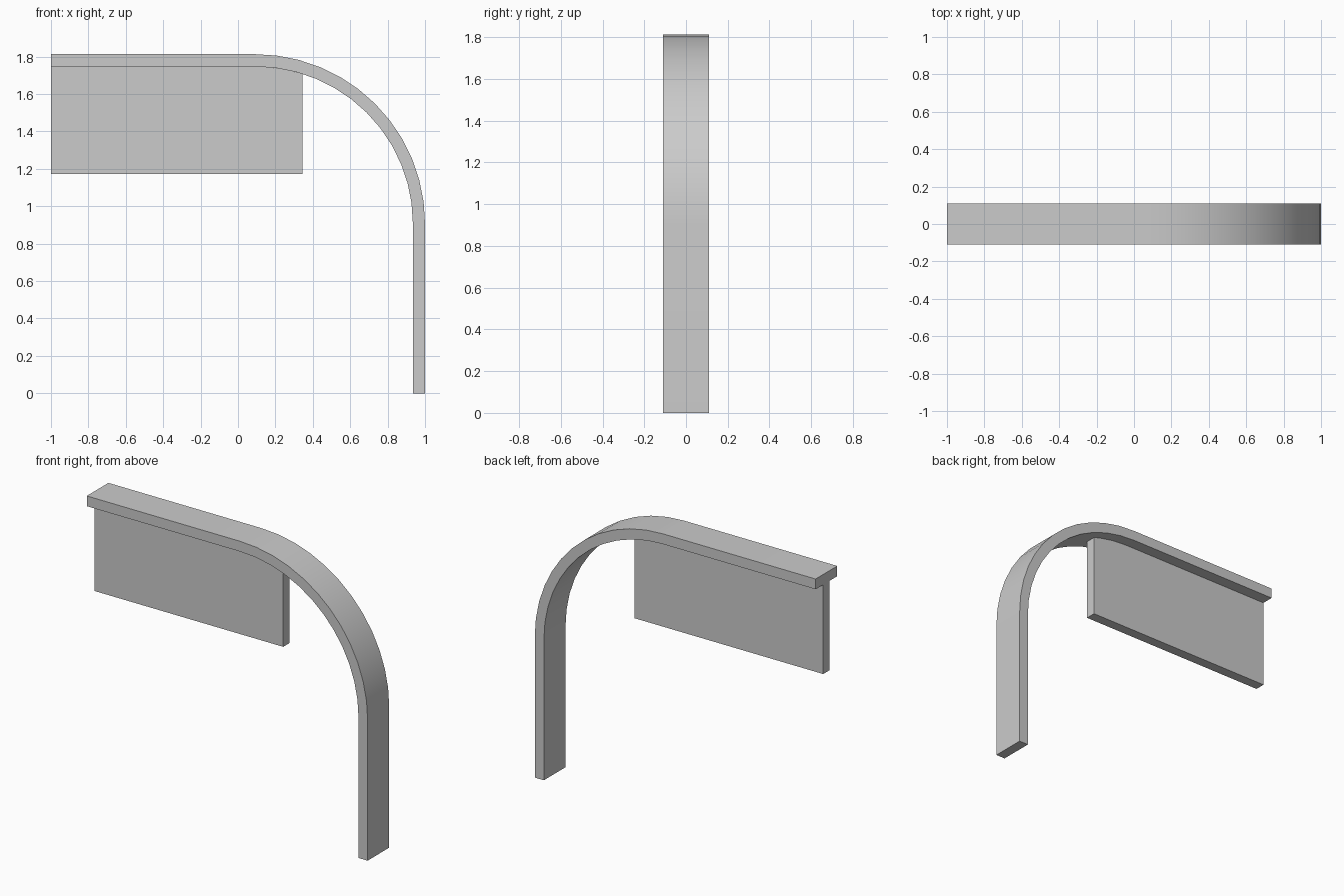
import bpy, bmesh, math

if "Cube" in bpy.data.objects:
    bpy.data.objects.remove(bpy.data.objects["Cube"])

CX, CZ = 0.09, 0.907      # centre of the quarter bend
R_OUT, R_IN = 0.91, 0.845 # outer and inner bend radii
Z_IN = CZ + R_IN          # not used by the straight run, only by the bend
TOP, UNDER = 1.813, 1.747
SEG = 12


def bend(radius, z_top, start=90.0, end=0.0, n=SEG):
    """Points of the bend from top (90 deg) to side (0 deg)."""
    pts = []
    for i in range(n + 1):
        a = math.radians(start + (end - start) * i / n)
        pts.append((CX + radius * math.cos(a), CZ + (z_top - CZ) * math.sin(a)))
    return pts


def extrude_profile(name, pts, y0, y1):
    """Extrude an x-z outline between two y positions."""
    bm = bmesh.new()
    face = bm.faces.new([bm.verts.new((x, y0, z)) for x, z in pts])
    ext = bmesh.ops.extrude_face_region(bm, geom=[face])
    moved = [v for v in ext["geom"] if isinstance(v, bmesh.types.BMVert)]
    bmesh.ops.translate(bm, verts=moved, vec=(0, y1 - y0, 0))
    bmesh.ops.recalc_face_normals(bm, faces=bm.faces)
    mesh = bpy.data.meshes.new(name)
    bm.to_mesh(mesh)
    bm.free()
    ob = bpy.data.objects.new(name, mesh)
    bpy.context.collection.objects.link(ob)
    bpy.ops.object.select_all(action="DESELECT")
    ob.select_set(True)
    bpy.context.view_layer.objects.active = ob
    bpy.ops.object.shade_smooth_by_angle(angle=math.radians(30))
    return ob


# Bent band: flat top, quarter bend, straight leg
outer = bend(R_OUT, TOP)
inner = bend(R_IN, UNDER)
band = [(-1, TOP)] + outer + [(1, 0), (CX + R_IN, 0)] + inner[::-1] + [(-1, UNDER)]
extrude_profile("bent_band", band, -0.11, 0.11)

# Hanging panel: its top edge follows the underside of the band
P_END, P_LOW = 0.345, 1.172
end_angle = math.degrees(math.acos((P_END - CX) / R_IN))
under = bend(R_IN, UNDER, end=end_angle, n=3)
panel = [(-1, UNDER)] + under + [(P_END, P_LOW), (-1, P_LOW)]
extrude_profile("hanging_panel", panel, -0.033, 0.033)
